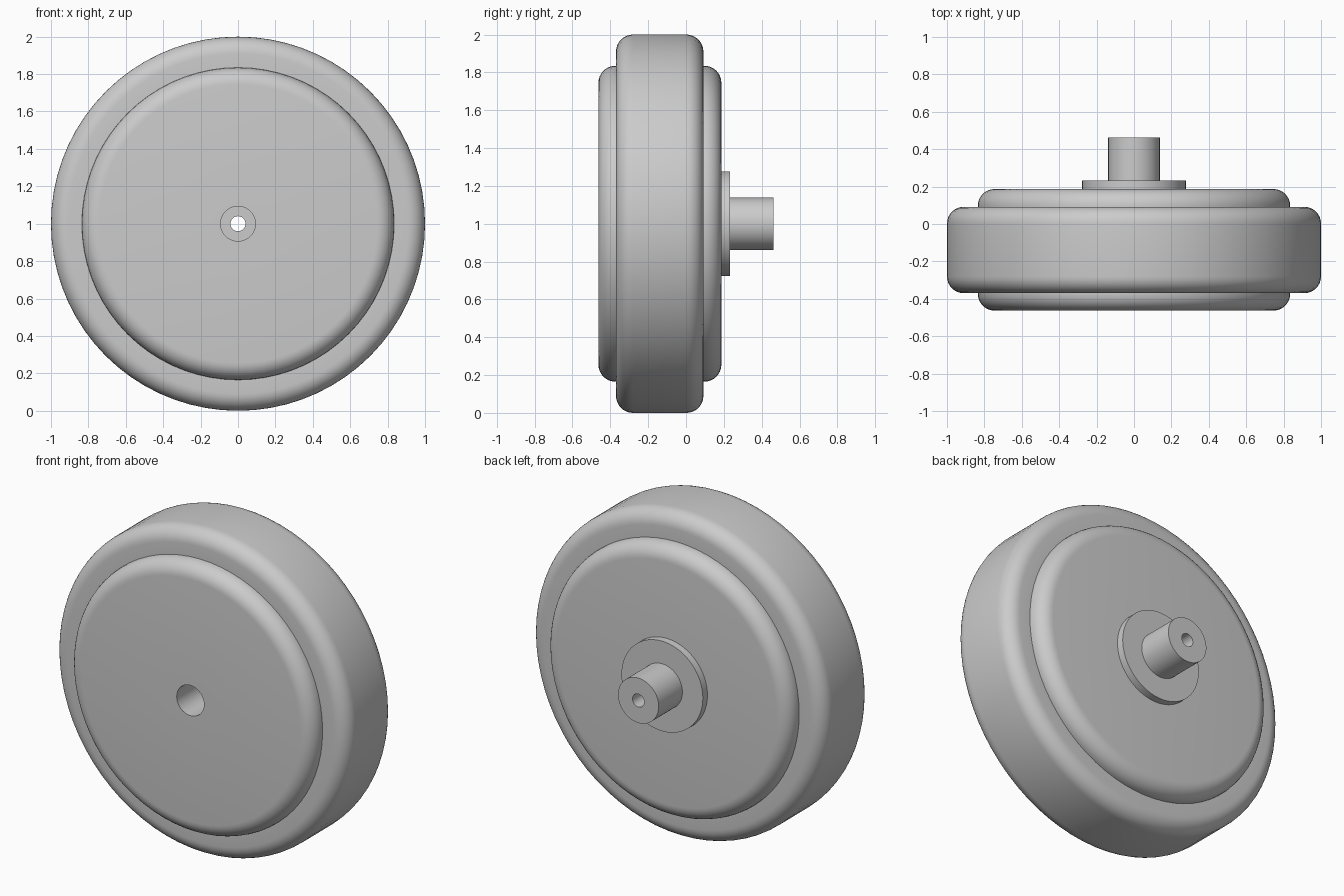
import bpy, bmesh, math

cube = bpy.data.objects.get("Cube")
if cube:
    bpy.data.objects.remove(cube, do_unlink=True)

SEGMENTS = 72
AXLE_Z = 1.0

grey = bpy.data.materials.new("plain_grey")
grey.use_nodes = True
colour = (0.6, 0.6, 0.6, 1)
grey.diffuse_color = colour
grey.node_tree.nodes["Principled BSDF"].inputs["Base Color"].default_value = colour


def rounded(radius, front, back, fillet, steps=8):
    """Outer profile as (radius, y) points with quarter-round shoulders."""
    points = []
    for centre_y, start in ((front + fillet, -90), (back - fillet, 0)):
        for i in range(steps + 1):
            a = math.radians(start + 90 * i / steps)
            points.append((radius - fillet + fillet * math.cos(a),
                           centre_y + fillet * math.sin(a)))
    return points


def lathe(name, profile):
    """Revolve a closed (radius, y) profile around the axle."""
    bm = bmesh.new()
    rings = []
    for i in range(SEGMENTS):
        a = math.tau * i / SEGMENTS
        rings.append([bm.verts.new((r * math.sin(a), y, r * math.cos(a)))
                      for r, y in profile])
    n = len(profile)
    for i in range(SEGMENTS):
        a, b = rings[i], rings[(i + 1) % SEGMENTS]
        for j in range(n):
            k = (j + 1) % n
            bm.faces.new((a[j], a[k], b[k], b[j]))
    bmesh.ops.recalc_face_normals(bm, faces=bm.faces)
    mesh = bpy.data.meshes.new(name)
    bm.to_mesh(mesh)
    bm.free()
    mesh.materials.append(grey)
    obj = bpy.data.objects.new(name, mesh)
    obj.location.z = AXLE_Z
    bpy.context.collection.objects.link(obj)
    bpy.ops.object.select_all(action='DESELECT')
    obj.select_set(True)
    bpy.context.view_layer.objects.active = obj
    bpy.ops.object.shade_smooth_by_angle(angle=math.radians(35))
    return obj


DISC_R, BORE_R, PIN_R = 0.835, 0.093, 0.04
DISC_FRONT, DISC_BACK = -0.463, 0.187
TYRE_FRONT, TYRE_BACK = -0.37, 0.092

# Tyre band around the disc
lathe("tyre", [(DISC_R, TYRE_FRONT)]
      + rounded(1.0, TYRE_FRONT, TYRE_BACK, 0.09) + [(DISC_R, TYRE_BACK)])

# Wheel disc with the wide front bore
lathe("wheel_disc", [(BORE_R, DISC_FRONT)]
      + rounded(DISC_R, DISC_FRONT, DISC_BACK, 0.09) + [(BORE_R, DISC_BACK)])

# Stepped hub: flange and stub shaft with a narrow through hole
lathe("hub_and_shaft", [(PIN_R, DISC_BACK), (0.277, DISC_BACK), (0.277, 0.232),
                        (0.138, 0.232), (0.138, 0.463), (PIN_R, 0.463)])
